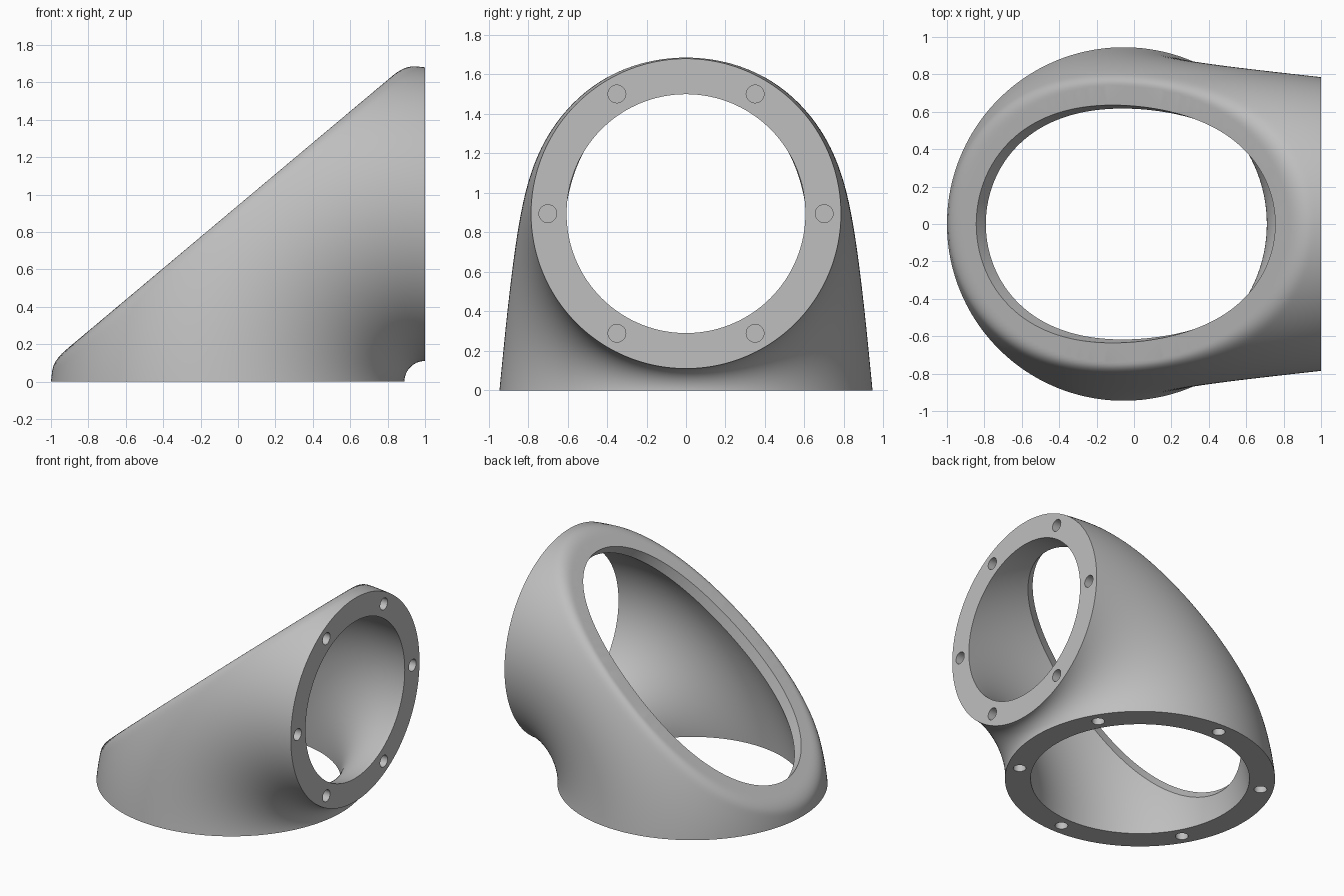
import bpy, bmesh
from math import sin, cos, pi, radians
from mathutils import Matrix, Vector

if "Cube" in bpy.data.objects:
    bpy.data.objects.remove(bpy.data.objects["Cube"], do_unlink=True)

PIVOT = Vector((1, 0, 0))       # the bend turns about the y axis through here
TILT = radians(50)              # direction of the slanted face from the pivot
SLANT = Vector((-cos(TILT), 0, sin(TILT)))
REACH = 1.364                   # distance of the slanted face from the pivot
WALL = 0.18
THROAT = 0.11                   # radius of the inside of the bend
LIP = 0.08                      # depth of the window edge
HOLE_DEPTH = 0.1
UP, RIGHT = Vector((0, 0, 1)), Vector((1, 0, 0))

bm = bmesh.new()


def soft_min(a, b, k=0.055):
    h = max(k - abs(a - b), 0) / k
    return min(a, b) - h * h * k / 4


def on_plane(item, co, no):
    return all(abs((v.co - co).dot(no)) < 1e-4 for v in item.verts)


def open_edges(co, no):
    return [e for e in bm.edges if e.is_boundary and on_plane(e, co, no)]


def fill(co, no):
    """Close a flat area between all the open loops that lie on one plane."""
    bmesh.ops.triangle_fill(bm, edges=open_edges(co, no), normal=no, use_beauty=True)


def bend(inset, flatten):
    """Tapering elbow skin, optionally flattened by the slant with a soft edge."""
    steps, sides = 144, 200
    rows = []
    for s in range(steps + 1):
        t = pi / 2 * s / steps
        radius = 0.945 - 0.16 * s / steps
        row = []
        for i in range(sides):
            a = 2 * pi * i / sides
            r = THROAT + radius + (radius - inset) * cos(a)
            if flatten:
                r = soft_min(r, REACH / cos(t - TILT))
            row.append(bm.verts.new(
                PIVOT + Vector((-r * cos(t), (radius - inset) * sin(a), r * sin(t)))))
        rows.append(row)
    for a, b in zip(rows, rows[1:]):
        for i in range(sides):
            j = (i + 1) % sides
            bm.faces.new((a[i], a[j], b[j], b[i]))


def bolt_holes(centre, turn, ring_radius, co, no):
    """Six blind holes around a flange, open at the flange face."""
    for k in range(6):
        a = pi / 6 + k * pi / 3
        place = Matrix.Translation(centre) @ turn @ Matrix.Translation(
            (ring_radius * cos(a), ring_radius * sin(a), HOLE_DEPTH / 2))
        made = bmesh.ops.create_cone(bm, cap_ends=True, segments=32, radius1=0.045,
                                     radius2=0.045, depth=HOLE_DEPTH, matrix=place)
        faces = {f for v in made["verts"] for f in v.link_faces}
        mouth = [f for f in faces if on_plane(f, co, no)]
        bmesh.ops.delete(bm, geom=mouth, context="FACES_ONLY")


# Cavity skin, opened by a slice just below the slanted face
bend(WALL, False)
slice_point = PIVOT + SLANT * (REACH - LIP)
bmesh.ops.bisect_plane(bm, geom=bm.verts[:] + bm.edges[:] + bm.faces[:],
                       plane_co=slice_point, plane_no=SLANT, clear_outer=True)
rim_verts = {v for e in open_edges(slice_point, SLANT) for v in e.verts}
bmesh.ops.remove_doubles(bm, verts=list(rim_verts), dist=0.003)

# Window edge rising from the cavity to the slanted face, flared a little
lip = bmesh.ops.extrude_edge_only(bm, edges=open_edges(slice_point, SLANT))
for v in lip["geom"]:
    if isinstance(v, bmesh.types.BMVert):
        v.co += SLANT * LIP
        v.co.y *= 1.03

# Outer skin, with its flat slanted area replaced by a rim around the window
bend(0, True)
face_point = PIVOT + SLANT * REACH
flat = [f for f in bm.faces if on_plane(f, face_point, SLANT)]
bmesh.ops.delete(bm, geom=flat, context="FACES")
fill(face_point, SLANT)

# Base flange and side flange with their bolt holes
base_centre = Vector((-0.055, 0, 0))
bolt_holes(base_centre, Matrix.Identity(4), 0.855, base_centre, UP)
fill(base_centre, UP)
side_centre = Vector((1, 0, 0.895))
bolt_holes(side_centre, Matrix.Rotation(-pi / 2, 4, "Y"), 0.7, side_centre, RIGHT)
fill(side_centre, RIGHT)

bmesh.ops.recalc_face_normals(bm, faces=bm.faces[:])
mesh = bpy.data.meshes.new("elbow_housing")
bm.to_mesh(mesh)
bm.free()

# Single plain grey
grey = bpy.data.materials.new("plain_grey")
grey.use_nodes = True
colour = (0.52, 0.52, 0.52, 1)
grey.diffuse_color = colour
grey.node_tree.nodes["Principled BSDF"].inputs["Base Color"].default_value = colour
mesh.materials.append(grey)

# Smooth walls with crisp rims
housing = bpy.data.objects.new("elbow_housing", mesh)
bpy.context.collection.objects.link(housing)
bpy.context.view_layer.objects.active = housing
housing.select_set(True)
bpy.ops.object.shade_smooth_by_angle(angle=radians(30))
